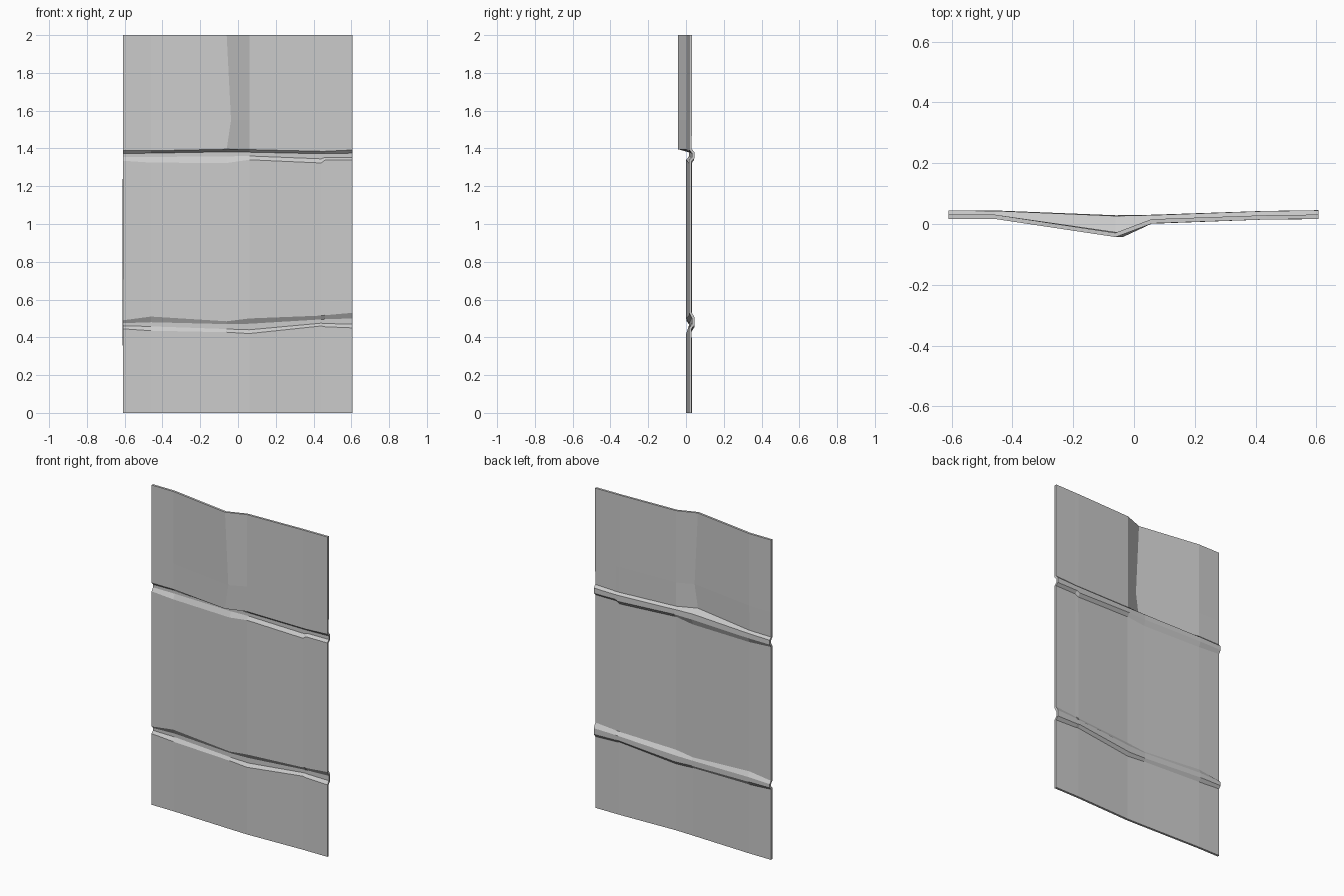
import bpy, bmesh

# column positions of the folded sheet, left to right
X = [-0.61, -0.46, -0.06, 0.06, 0.44, 0.46, 0.607]
# front surface depth profiles
WALL = [0.017, 0.017, 0.004, 0.001, 0.015, 0.015, 0.016]
GROOVE = [0.031, 0.031, 0.015, 0.017, 0.03, 0.03, 0.032]
BULGE = [0.017, 0.017, -0.043, 0.002, 0.015, 0.015, 0.017]

# rows from bottom to top: heights per column, depth profile
rows = [
    ([0] * 7, WALL),
    # lower groove
    ([.445, .435, .427, .42, .46, .456, .45], WALL),
    ([.46, .458, .444, .44, .475, .473, .47], GROOVE),
    ([.475, .48, .47, .472, .495, .496, .50], GROOVE),
    ([.49, .51, .485, .50, .515, .517, .53], WALL),
    # upper groove
    ([1.335, 1.325, 1.323, 1.34, 1.323, 1.338, 1.338], WALL),
    ([1.355, 1.355, 1.358, 1.36, 1.345, 1.353, 1.353], GROOVE),
    ([1.373, 1.375, 1.382, 1.38, 1.372, 1.372, 1.375], GROOVE),
    # upper bulging panel
    ([1.388, 1.388, 1.396, 1.394, 1.385, 1.385, 1.392], BULGE),
    ([1.55] * 7, BULGE),
    ([2.0] * 7, BULGE),
]

bm = bmesh.new()
grid = [[bm.verts.new((x, y, z)) for x, y, z in zip(X, ys, zs)] for zs, ys in rows]
grid[9][2].co.x = -0.037  # kink in the vertical fold
for a, b in zip(grid, grid[1:]):
    for i in range(len(X) - 1):
        bm.faces.new((a[i], a[i + 1], b[i + 1], b[i]))
mesh = bpy.data.meshes.new("wall_panel")
bm.to_mesh(mesh)
bm.free()
panel = bpy.data.objects.new("wall_panel", mesh)
bpy.context.collection.objects.link(panel)

# sheet thickness towards the back
sol = panel.modifiers.new("thickness", 'SOLIDIFY')
sol.thickness = 0.014
sol.offset = -1
